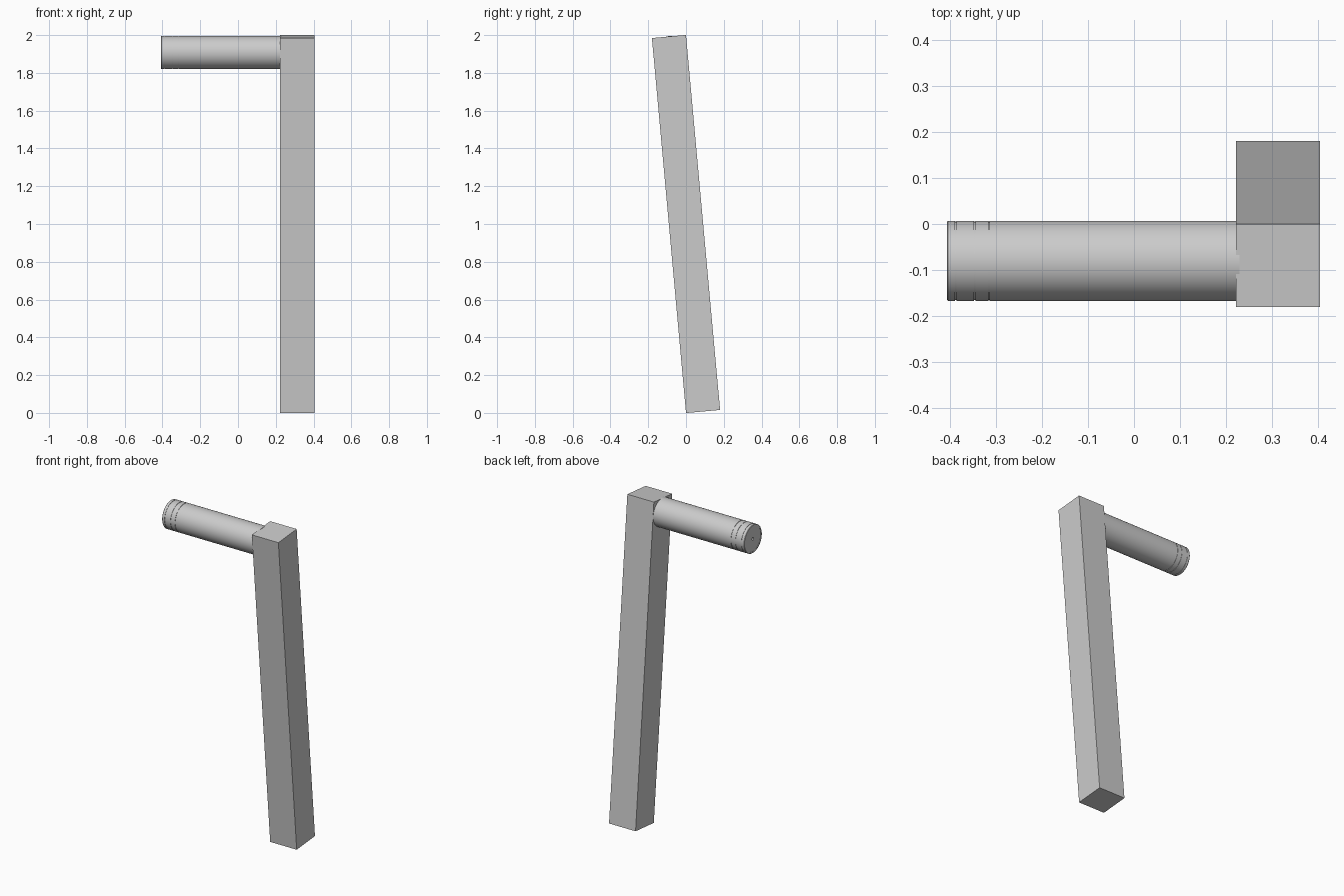
import bpy, bmesh, math
from mathutils import Matrix, Vector

cube = bpy.data.objects.get("Cube")
if cube:
    bpy.data.objects.remove(cube)

grey = bpy.data.materials.new("light_grey")
grey.use_nodes = True
colour = (0.6, 0.6, 0.6, 1)
grey.diffuse_color = colour
grey.node_tree.nodes["Principled BSDF"].inputs["Base Color"].default_value = colour


def finish(bm, name):
    bmesh.ops.recalc_face_normals(bm, faces=bm.faces)
    mesh = bpy.data.meshes.new(name)
    bm.to_mesh(mesh)
    bm.free()
    mesh.materials.append(grey)
    obj = bpy.data.objects.new(name, mesh)
    bpy.context.collection.objects.link(obj)
    return obj


# Long square arm, leaning towards the front
bm = bmesh.new()
bmesh.ops.create_cube(bm, size=1)
bmesh.ops.scale(bm, vec=(0.183, 0.181, 1.993), verts=bm.verts)
bm.transform(Matrix.Translation((0.3135, 0, 1)) @ Matrix.Rotation(math.radians(5.2), 4, "X"))
finish(bm, "crank_arm")

# Round handle: a profile of (x, radius) with a pierced, recessed end and fine grooves
radius, end = 0.0875, -0.407
profile = [(end + 0.03, 0), (end + 0.03, 0.008), (end + 0.002, 0.008),
           (end + 0.002, 0.078), (end, 0.078), (end, radius - 0.002), (end + 0.002, radius)]
for x in (-0.388, -0.347, -0.316):
    profile += [(x - 0.0015, radius), (x - 0.0015, radius - 0.002),
                (x + 0.0015, radius - 0.002), (x + 0.0015, radius)]
profile += [(0.23, radius), (0.23, 0)]

bm = bmesh.new()
verts = [bm.verts.new((x, r, 0)) for x, r in profile]
edges = [bm.edges.new(pair) for pair in zip(verts, verts[1:])]
bmesh.ops.spin(bm, geom=verts + edges, cent=(0, 0, 0), axis=(1, 0, 0),
               angle=math.tau, steps=64, use_merge=True)
bmesh.ops.remove_doubles(bm, verts=bm.verts, dist=0.0001)
bm.transform(Matrix.Translation(Vector((0, -0.0805, 1.908))))
handle = finish(bm, "handle")

bpy.ops.object.select_all(action="DESELECT")
handle.select_set(True)
bpy.context.view_layer.objects.active = handle
bpy.ops.object.shade_smooth_by_angle(angle=math.radians(30))
